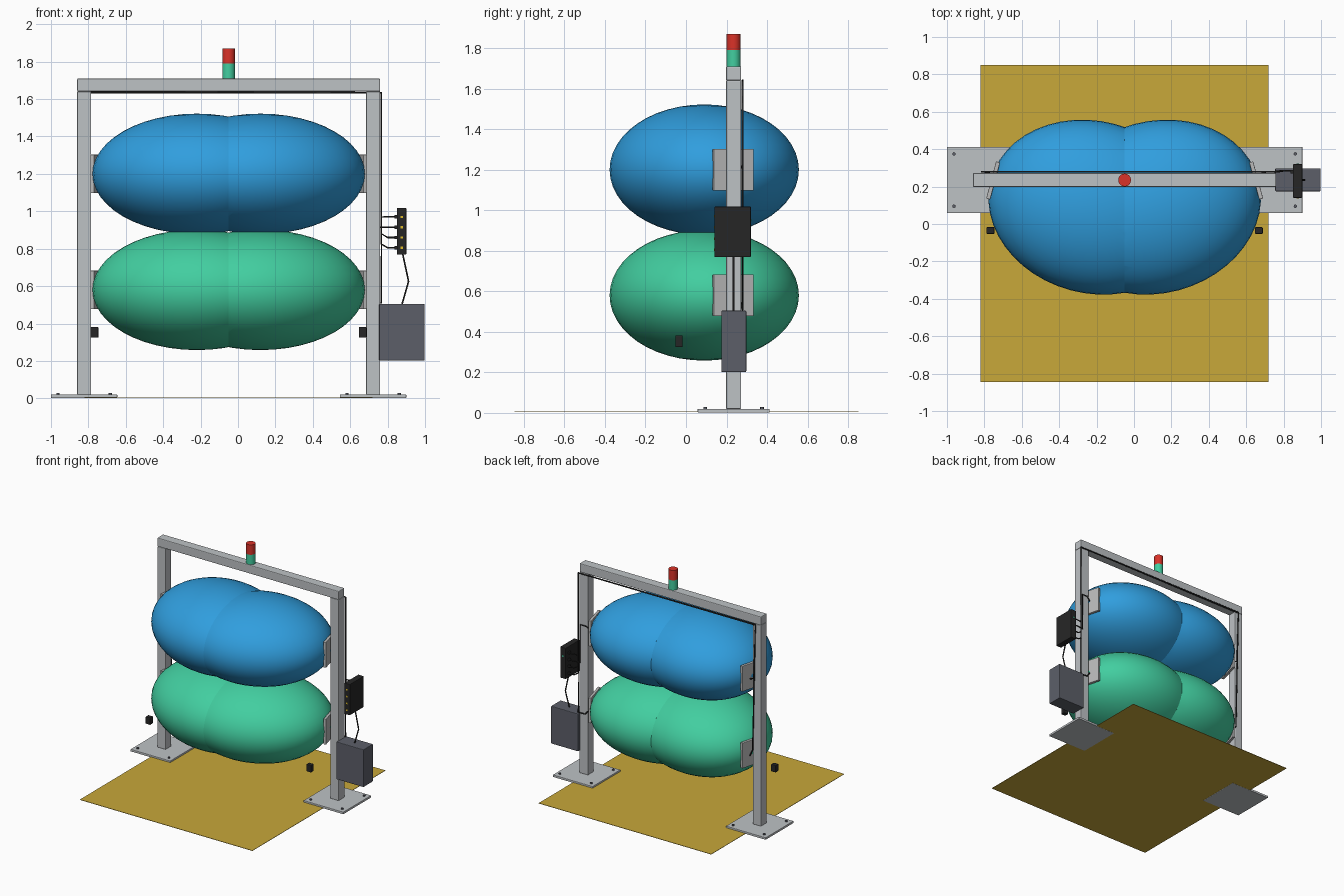
import bpy, bmesh, math
from mathutils import Matrix, Vector

if "Cube" in bpy.data.objects:
    bpy.data.objects.remove(bpy.data.objects["Cube"])

CENTRE = Vector((-0.05, 0.235, 0))   # middle of the gate frame
TILT = math.radians(15)


def material(name, rgb):
    lin = [((c / 255 + 0.055) / 1.055) ** 2.4 for c in rgb] + [1]
    m = bpy.data.materials.new(name)
    m.use_nodes = True
    m.diffuse_color = lin
    m.node_tree.nodes["Principled BSDF"].inputs["Base Color"].default_value = lin
    return m


steel = material("light steel", (190, 194, 197))
panel = material("panel grey", (186, 186, 186))
blue = material("field blue", (48, 158, 222))
green = material("field green", (66, 206, 160))
red = material("lamp red", (218, 50, 40))
yellow = material("floor yellow", (200, 168, 58))
slate = material("slate grey", (92, 95, 105))
black = material("black plastic", (38, 38, 38))
amber = material("indicator amber", (225, 190, 40))


def finish(name, bm, mat, mirror=False, bevel=0, origin=CENTRE):
    mesh = bpy.data.meshes.new(name)
    bm.to_mesh(mesh)
    bm.free()
    mesh.materials.append(mat)
    ob = bpy.data.objects.new(name, mesh)
    ob.location = origin
    bpy.context.collection.objects.link(ob)
    if bevel:
        b = ob.modifiers.new("edge", "BEVEL")
        b.width, b.segments = bevel, 2
    if mirror:
        ob.modifiers.new("pair", "MIRROR").use_mirror_merge = False
    return ob


def box(name, mat, centre, size, turn=0, **kw):
    bm = bmesh.new()
    bmesh.ops.create_cube(bm, size=1, matrix=Matrix.Translation(centre)
                          @ Matrix.Rotation(turn, 4, "Z") @ Matrix.Diagonal((*size, 1)))
    return finish(name, bm, mat, **kw)


def cylinders(name, mat, spots, radius, height, sides=32, **kw):
    bm = bmesh.new()
    for p in spots:
        bmesh.ops.create_cone(bm, cap_ends=True, segments=sides, radius1=radius,
                              radius2=radius, depth=height, matrix=Matrix.Translation(p))
    ob = finish(name, bm, mat, **kw)
    for f in ob.data.polygons:
        f.use_smooth = abs(f.normal.z) < 0.5
    return ob


def cable(name, points, radius=0.005):
    cu = bpy.data.curves.new(name, "CURVE")
    cu.dimensions = "3D"
    cu.bevel_depth, cu.bevel_resolution, cu.use_fill_caps = radius, 1, True
    sp = cu.splines.new("POLY")
    sp.points.add(len(points) - 1)
    for p, co in zip(sp.points, points):
        p.co = (*co, 1)
    cu.materials.append(black)
    bpy.context.collection.objects.link(bpy.data.objects.new(name, cu))


# Gate frame
box("post", steel, (0.7725, 0, 0.83), (0.075, 0.075, 1.62), mirror=True, bevel=0.004)
box("top_beam", steel, (0, 0, 1.675), (1.62, 0.075, 0.07), bevel=0.006)
box("foot_plate", steel, (0.7725, 0, 0.011), (0.355, 0.355, 0.018), mirror=True, bevel=0.003)
cylinders("foot_bolt", slate, [(0.7725 + sx, sy, 0.023) for sx in (-0.14, 0.14)
          for sy in (-0.14, 0.14)], 0.009, 0.012, sides=12, mirror=True)

# Floor zone
box("floor_zone", yellow, (0, -0.2325, 0.005), (1.54, 1.695, 0.003))

# Signal lamp
cylinders("lamp_base", green, [(0, 0, 1.75)], 0.034, 0.08)
cylinders("lamp_top", red, [(0, 0, 1.83)], 0.034, 0.08)

# Antenna panels and the paired egg-shaped fields they send inward
for label, z, mat in (("upper", 1.2, blue), ("lower", 0.58, green)):
    middle = Vector((0.17, -0.145, z))
    outward = Vector((math.cos(TILT), math.sin(TILT), 0))
    bm = bmesh.new()
    bmesh.ops.create_uvsphere(bm, u_segments=48, v_segments=24, radius=1,
                              matrix=Matrix.Translation(middle) @ Matrix.Rotation(TILT, 4, "Z")
                              @ Matrix.Diagonal((0.565, 0.46, 0.322, 1)))
    bmesh.ops.bisect_plane(bm, geom=bm.verts[:] + bm.edges[:] + bm.faces[:],
                           plane_co=(0, 0, 0), plane_no=(1, 0, 0), clear_inner=True)
    for f in bm.faces:
        f.smooth = True
    finish(label + "_field", bm, mat, mirror=True)
    box(label + "_antenna", panel, middle + outward * 0.552, (0.022, 0.205, 0.205),
        turn=TILT, mirror=True, bevel=0.003)

# Small floating detectors beside the walkway
box("detector", black, (0.7175, -0.27, 0.353), (0.042, 0.036, 0.058), mirror=True, bevel=0.004)

# Control cabinet and reader on the left post
box("control_cabinet", slate, (0.926, 0.001, 0.353), (0.243, 0.123, 0.303), bevel=0.005)
box("reader", black, (0.925, -0.005, 0.893), (0.05, 0.18, 0.25), bevel=0.004)

# Reader ports, indicators and cables
PORTS = (0.97, 0.915, 0.86, 0.805)
BACK = 0.279
routes = (
    [(0.755, BACK, 1.634), (-0.815, BACK, 1.634), (-0.8, BACK, 1.2), (-0.755, 0.262, 1.18)],
    [(0.705, BACK, 1.22), (0.665, 0.262, 1.2)],
    [(0.705, BACK, 0.51), (0.665, 0.262, 0.56)],
    [(0.765, BACK, 1.634), (-0.815, BACK, 1.642), (-0.79, BACK, 0.62), (-0.755, 0.262, 0.56)],
)
for i, (z, route) in enumerate(zip(PORTS, routes), 1):
    box(f"port_{i}", black, (0.895, 0.045, z), (0.014, 0.018, 0.018))
    box(f"indicator_{i}", amber, (0.925, -0.096, z), (0.012, 0.004, 0.012))
    bend = 0.02 if z < 0.9 else 0
    turn_x = 0.75 if i == 2 else 0.766
    cable(f"antenna_cable_{i}", [(0.84, 0.285, z), (0.8, 0.285, z),
                                 (turn_x, BACK, z + bend),
                                 (turn_x, BACK, route[0][2])] + route)
box("status_light", green, (0.925, 0.086, 0.95), (0.012, 0.004, 0.012))
cable("reader_cable", [(0.88, 0.235, 0.775), (0.912, 0.235, 0.625), (0.876, 0.235, 0.5)])
